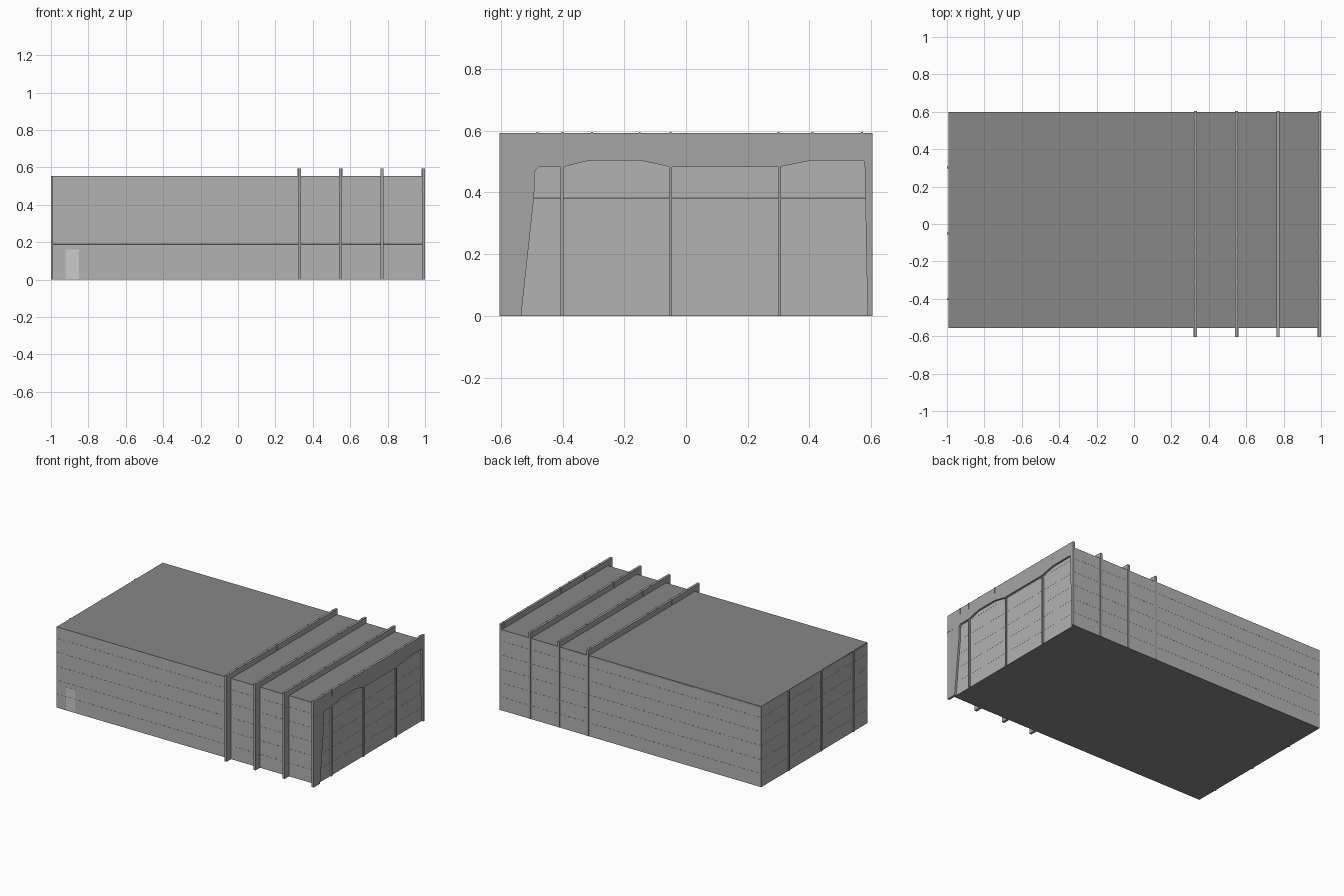
import bpy, bmesh

if "Cube" in bpy.data.objects:
    bpy.data.objects.remove(bpy.data.objects["Cube"])

Y0, Y1 = -0.555, 0.60        # hall depth limits
X0, X1 = -0.993, 0.986       # hall length limits
ROOF = 0.555
T = 0.012                    # cladding thickness


def paint(name, value):
    mat = bpy.data.materials.new(name)
    mat.diffuse_color = (value, value, value, 1)
    mat.use_nodes = True
    mat.node_tree.nodes["Principled BSDF"].inputs["Base Color"].default_value = mat.diffuse_color
    return mat


CLADDING = paint("cladding_grey", 0.45)
DARK = paint("roof_dark_grey", 0.245)
STEEL = paint("frame_steel", 0.376)


def add_boxes(name, boxes, mat=None, bevel=0.0):
    """One object made of boxes given as (x0, x1, y0, y1, z0, z1)."""
    bm = bmesh.new()
    for x0, x1, y0, y1, z0, z1 in boxes:
        vs = bmesh.ops.create_cube(bm, size=1)["verts"]
        for v in vs:
            v.co.x = x1 if v.co.x > 0 else x0
            v.co.y = y1 if v.co.y > 0 else y0
            v.co.z = z1 if v.co.z > 0 else z0
    return finish(name, bm, mat, bevel)


def finish(name, bm, mat=None, bevel=0.0):
    bmesh.ops.recalc_face_normals(bm, faces=bm.faces)
    mesh = bpy.data.meshes.new(name)
    bm.to_mesh(mesh)
    bm.free()
    ob = bpy.data.objects.new(name, mesh)
    bpy.context.collection.objects.link(ob)
    if mat:
        mesh.materials.append(mat)
    if bevel:
        m = ob.modifiers.new("panel_seams", "BEVEL")
        m.width = bevel
        m.segments = 1
    return ob


# walls: six stacked horizontal cladding panels per side
levels = [0.0, 0.092, 0.189, 0.285, 0.381, 0.477, ROOF - 0.002]
rows = list(zip(levels, levels[1:]))
walls = {
    "front_wall": (X0, X1, Y0, Y0 + T),
    "back_wall": (X0, X1, Y1 - T, Y1),
    "left_wall": (X0, X0 + T, Y0, Y1),
    "right_wall": (X1 - T, X1, Y0, Y1),
}
for name, plan in walls.items():
    add_boxes(name, [plan + r for r in rows], CLADDING, 0.0003)

# roof and floor slabs, a hair proud of the walls' top and bottom edges
add_boxes("roof", [(X0, X1, Y0, Y1, ROOF - T, ROOF)], DARK)
add_boxes("floor", [(X0, X1, Y0, Y1, -0.0005, 0.001)], DARK)

# portal frames: flat plate with a shaped opening
outer = [(-0.604, 0), (-0.604, 0.593), (0.604, 0.593), (0.604, 0)]
opening = [(0.588, 0), (0.579, 0.49), (0.575, 0.504), (0.41, 0.504),
           (0.30, 0.482), (-0.05, 0.482), (-0.15, 0.504), (-0.31, 0.504),
           (-0.40, 0.482), (-0.478, 0.482), (-0.49, 0.468),
           (-0.492, 0.39), (-0.534, 0)]
joints = [-0.482, -0.40, -0.305, -0.15, -0.05, 0.30, 0.41, 0.57]


def portal_frame(name, x, half=0.008):
    bm = bmesh.new()
    face = bm.faces.new([bm.verts.new((x - half, y, z)) for y, z in outer + opening])
    out = bmesh.ops.extrude_face_region(bm, geom=[face])["geom"]
    moved = [g for g in out if isinstance(g, bmesh.types.BMVert)]
    bmesh.ops.translate(bm, verts=moved, vec=(2 * half, 0, 0))
    finish(name, bm, STEEL)
    # joint plates standing slightly proud of the frame
    w = half + 0.001
    plates = [(x - w, x + w, y - 0.003, y + 0.003, 0.553, 0.595) for y in joints]
    plates.append((x - w, x + w, -0.605, -0.55, 0.474, 0.480))
    add_boxes(name + "_joints", plates, STEEL)


for i, x in enumerate((0.328, 0.549, 0.770, 0.991)):
    portal_frame(f"portal_frame_{i + 1}", x)

# slim posts on both end walls
for y in (-0.402, -0.05, 0.303):
    add_boxes("left_end_post", [(-1.0, -0.985, y - 0.005, y + 0.005, 0, ROOF)], STEEL)
    add_boxes("right_end_post", [(0.98, 0.996, y - 0.005, y + 0.005, 0, 0.482)], STEEL)

# pale door near the left end, split at the first panel seam
add_boxes("door", [(-0.922, -0.85, Y0 - 0.001, Y0 + 0.006, 0.004, 0.095),
                   (-0.922, -0.85, Y0 - 0.001, Y0 + 0.006, 0.0955, 0.16)])
